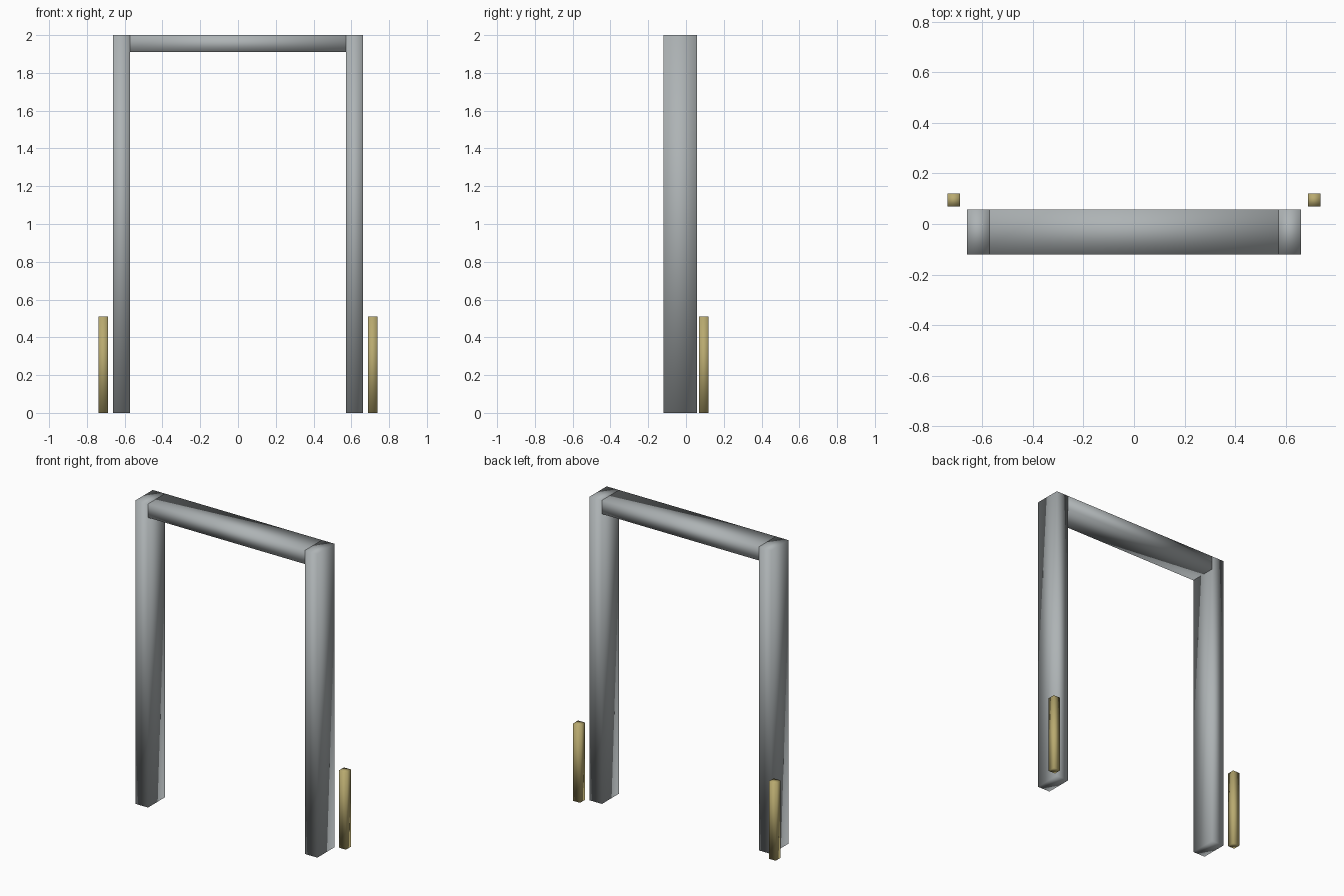
import bpy
from mathutils import Vector

default = bpy.data.objects.get("Cube")
if default:
    bpy.data.objects.remove(default, do_unlink=True)


def make_material(name, color):
    mat = bpy.data.materials.new(name)
    mat.use_nodes = True
    mat.diffuse_color = color
    mat.node_tree.nodes["Principled BSDF"].inputs["Base Color"].default_value = color
    return mat


def make_block(name, low, high, mat):
    """Softly shaded block between two opposite corners."""
    low, high = Vector(low), Vector(high)
    bpy.ops.mesh.primitive_cube_add(size=1, location=(low + high) / 2)
    obj = bpy.context.object
    obj.name = name
    obj.scale = high - low
    bpy.ops.object.transform_apply(location=False, rotation=False, scale=True)
    bpy.ops.object.shade_smooth()
    obj.data.materials.append(mat)
    return obj


steel = make_material("grey steel", (0.42, 0.45, 0.46, 1))
brass = make_material("dull brass", (0.48, 0.40, 0.16, 1))

INNER, OUTER = 0.572, 0.662
FRONT, BACK = -0.12, 0.058
HEIGHT, BEAM_BOTTOM = 2.0, 1.91

# Side posts and the small stakes standing behind them
for side, sign in (("left", 1), ("right", -1)):
    post_x = sorted((sign * INNER, sign * OUTER))
    make_block(side + "_post", (post_x[0], FRONT, 0), (post_x[1], BACK, HEIGHT), steel)
    stake_x = sorted((sign * 0.688, sign * 0.738))
    make_block(side + "_stake", (stake_x[0], 0.07, 0), (stake_x[1], 0.12, 0.51), brass)

# Top beam joining the posts
make_block("top_beam", (-INNER, FRONT, BEAM_BOTTOM), (INNER, BACK, HEIGHT), steel)
